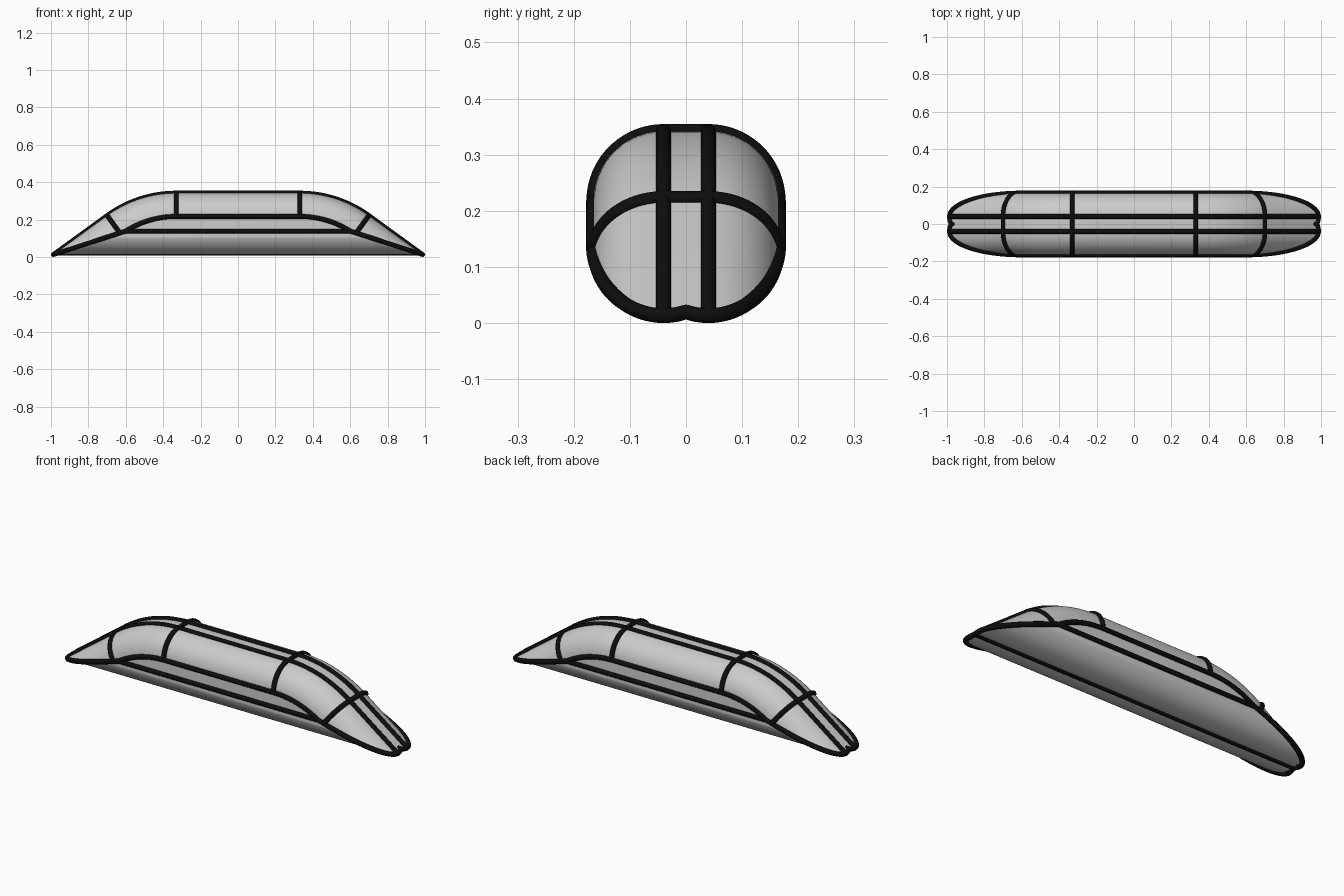
import bpy, bmesh, math

if "Cube" in bpy.data.objects:
    bpy.data.objects.remove(bpy.data.objects["Cube"])

TUBE = 0.0132            # seam radius
R_EDGE, Y_FLAT = 0.125, 0.04
Z0, Z1 = TUBE, 0.342     # bottom and top of the body
X_ARC, X_END = 0.33, 0.9868
TH = math.radians(36)
S, C = math.sin(TH), math.cos(TH)
R = ((X_END - X_ARC) * S - (Z1 - Z0) * C) / (1 - C)   # shoulder bend radius
ZC = Z1 - R
N = 20


def depths(y):
    """Inset of the top and bottom surfaces at this y."""
    h = min(abs(abs(y) - Y_FLAT), R_EDGE)
    d = R_EDGE - math.sqrt(R_EDGE ** 2 - h ** 2)
    return (d if abs(y) > Y_FLAT else 0.0), d


def phi_max(y):
    dt, db = depths(y)
    return min(TH, math.acos((Z0 + db - ZC) / (R - dt)))


def bend(y, phi):
    r = R - depths(y)[0]
    return (X_ARC + r * math.sin(phi), y, ZC + r * math.cos(phi))


def end(y):
    """Where the sloping top meets the bottom."""
    x, _, z = bend(y, phi_max(y))
    zb = Z0 + depths(y)[1]
    return (x + max(z - zb, 0) / S * C, y, zb)


def flip(p):
    return (-p[0], p[1], p[2])


def row(y):
    half = [bend(y, phi_max(y) * i / N) for i in range(N + 1)] + [end(y)]
    return [flip(p) for p in reversed(half)] + half


pos = [Y_FLAT * i / 4 for i in range(4)]
pos += [Y_FLAT + R_EDGE * math.sin(math.pi / 2 * i / 20) for i in range(21)]
ys = [-y for y in reversed(pos[1:])] + pos

# Body: swept top, extruded bottom, flat side walls
bm = bmesh.new()
rows = [[bm.verts.new(p) for p in row(y)] for y in ys]
for a, b in zip(rows, rows[1:]):
    for i in range(len(a) - 1):
        bm.faces.new((a[i], a[i + 1], b[i + 1], b[i]))
    bm.faces.new((a[0], b[0], b[-1], a[-1]))
for r in (rows[0], rows[-1]):
    bm.faces.new(r)
bmesh.ops.remove_doubles(bm, verts=bm.verts, dist=1e-5)
bmesh.ops.recalc_face_normals(bm, faces=bm.faces)
me = bpy.data.meshes.new("body")
bm.to_mesh(me)
bm.free()
body = bpy.data.objects.new("body", me)
bpy.context.collection.objects.link(body)
bpy.context.view_layer.objects.active = body
body.select_set(True)
bpy.ops.object.shade_smooth_by_angle(angle=math.radians(25))
body.select_set(False)

black = bpy.data.materials.new("black_trim")
black.diffuse_color = (0.004, 0.004, 0.004, 1)
black.use_nodes = True
black.node_tree.nodes["Principled BSDF"].inputs["Base Color"].default_value = black.diffuse_color


def seams(name, paths):
    cu = bpy.data.curves.new(name, 'CURVE')
    cu.dimensions = '3D'
    cu.bevel_depth = TUBE
    cu.bevel_resolution = 3
    cu.use_fill_caps = True
    for path in paths:
        pts = [path[0]]
        for p in path[1:]:
            if math.dist(p, pts[-1]) > 1e-4:
                pts.append(p)
        sp = cu.splines.new('POLY')
        sp.points.add(len(pts) - 1)
        for q, p in zip(sp.points, pts):
            q.co = (*p, 1)
    ob = bpy.data.objects.new(name, cu)
    bpy.context.collection.objects.link(ob)
    cu.materials.append(black)
    bpy.context.view_layer.objects.active = ob
    ob.select_set(True)
    bpy.ops.object.convert(target='MESH')
    bpy.ops.object.shade_smooth_by_angle(angle=math.radians(50))
    ob.select_set(False)


def both_ends(path):
    return [path, [flip(p) for p in path]]


yw = ys[-1]
# Lengthwise seams over the top, along the side walls and under the body
seams("top_seams", [row(-Y_FLAT), row(Y_FLAT)])
seams("side_upper_seams", [row(-yw), row(yw)])
seams("side_lower_seams", [[flip(end(y)), end(y)] for y in (-yw, yw)])
seams("bottom_seam", [[flip(end(0)), end(0)]])
# Seams across the top and around the pointed ends
seams("cross_seams", both_ends([bend(y, 0) for y in ys])
      + both_ends([bend(y, phi_max(y)) for y in ys]))
seams("end_seams", both_ends([end(y) for y in ys]))
